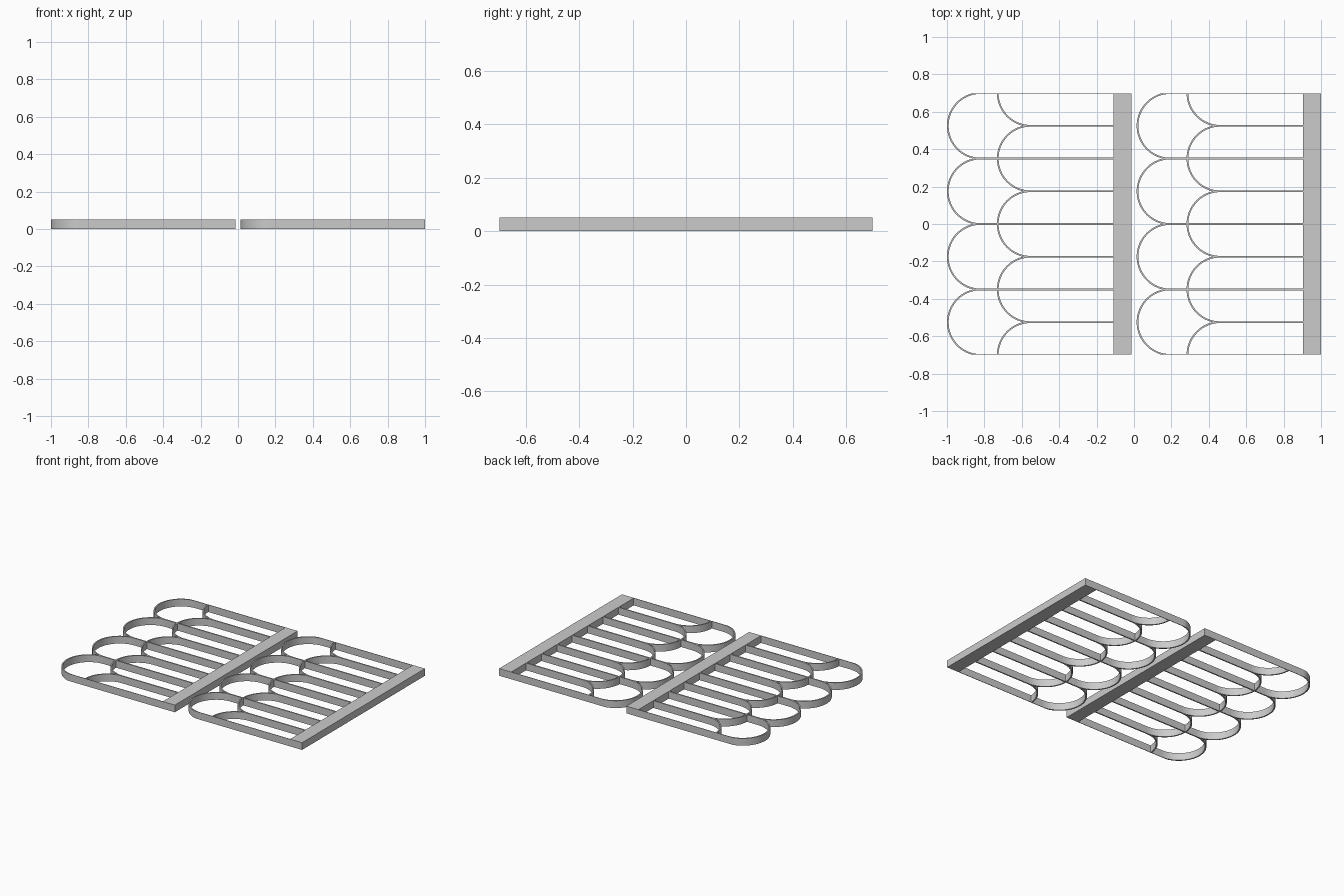
import bpy, bmesh, math

if "Cube" in bpy.data.objects:
    bpy.data.objects.remove(bpy.data.objects["Cube"])

H = 0.052        # height of all parts
R = 0.175        # scallop radius (centre line)
T = 0.009        # rib thickness
EDGE = 0.699     # half depth, ribs are trimmed here
BAR0, BAR1 = -0.110, -0.014   # bar along the straight end

grey = bpy.data.materials.new("grey")
grey.diffuse_color = (0.6, 0.6, 0.6, 1)
grey.use_nodes = True
grey.node_tree.nodes["Principled BSDF"].inputs["Base Color"].default_value = grey.diffuse_color


def trim(y):
    return max(-EDGE, min(EDGE, y))


def finish(bm, name):
    bmesh.ops.recalc_face_normals(bm, faces=bm.faces)
    mesh = bpy.data.meshes.new(name)
    bm.to_mesh(mesh)
    bm.free()
    mesh.materials.append(grey)
    ob = bpy.data.objects.new(name, mesh)
    bpy.context.collection.objects.link(ob)
    bpy.ops.object.select_all(action='DESELECT')
    ob.select_set(True)
    bpy.context.view_layer.objects.active = ob
    bpy.ops.object.shade_smooth_by_angle(angle=math.radians(30))


def ribbon(bm, outer, inner):
    """Closed wall between two matching plan curves."""
    rings = [[bm.verts.new((x, y, z)) for x, y, z in
              ((*o, 0), (*o, H), (*i, H), (*i, 0))] for o, i in zip(outer, inner)]
    for a, b in zip(rings, rings[1:]):
        for k in range(4):
            n = (k + 1) % 4
            bm.faces.new((a[k], a[n], b[n], b[k]))
    bm.faces.new(rings[0])
    bm.faces.new(rings[-1][::-1])


def arc(bm, cx, cy, a0, a1, steps):
    """Scallop end: an arc bulging towards -x."""
    angles = [math.radians(a0 + (a1 - a0) * k / steps) for k in range(steps + 1)]
    def curve(r):
        return [(cx - r * math.cos(a), trim(cy + r * math.sin(a))) for a in angles]
    ribbon(bm, curve(R + T / 2), curve(R - T / 2))


def straight(bm, x0, x1, y):
    lo, hi = trim(y - T / 2), trim(y + T / 2)
    ribbon(bm, [(x0, lo), (x1, lo)], [(x0, hi), (x1, hi)])


def panel(shift, side):
    long_x = -1 + R + T / 2 + shift
    short_x = -0.733 + R + T / 2 + shift
    end = BAR0 + shift

    # long row: four full scallops, five straight ribs
    bm = bmesh.new()
    for k in range(4):
        arc(bm, long_x, (2 * k - 3) * R, -90, 90, 32)
    for k in range(5):
        straight(bm, long_x, end, (2 * k - 4) * R)
    finish(bm, side + "_long_scallops")

    # short row: three full scallops, a half one at each edge
    bm = bmesh.new()
    for k in range(5):
        arc(bm, short_x, (2 * k - 4) * R,
            0 if k == 0 else -90, 0 if k == 4 else 90, 16 if k in (0, 4) else 32)
    for k in range(4):
        straight(bm, short_x, end, (2 * k - 3) * R)
    finish(bm, side + "_short_scallops")

    # solid bar
    bm = bmesh.new()
    ribbon(bm, [(end, -EDGE), (BAR1 + shift, -EDGE)], [(end, EDGE), (BAR1 + shift, EDGE)])
    finish(bm, side + "_bar")


panel(0, "left")
panel(1.014, "right")
